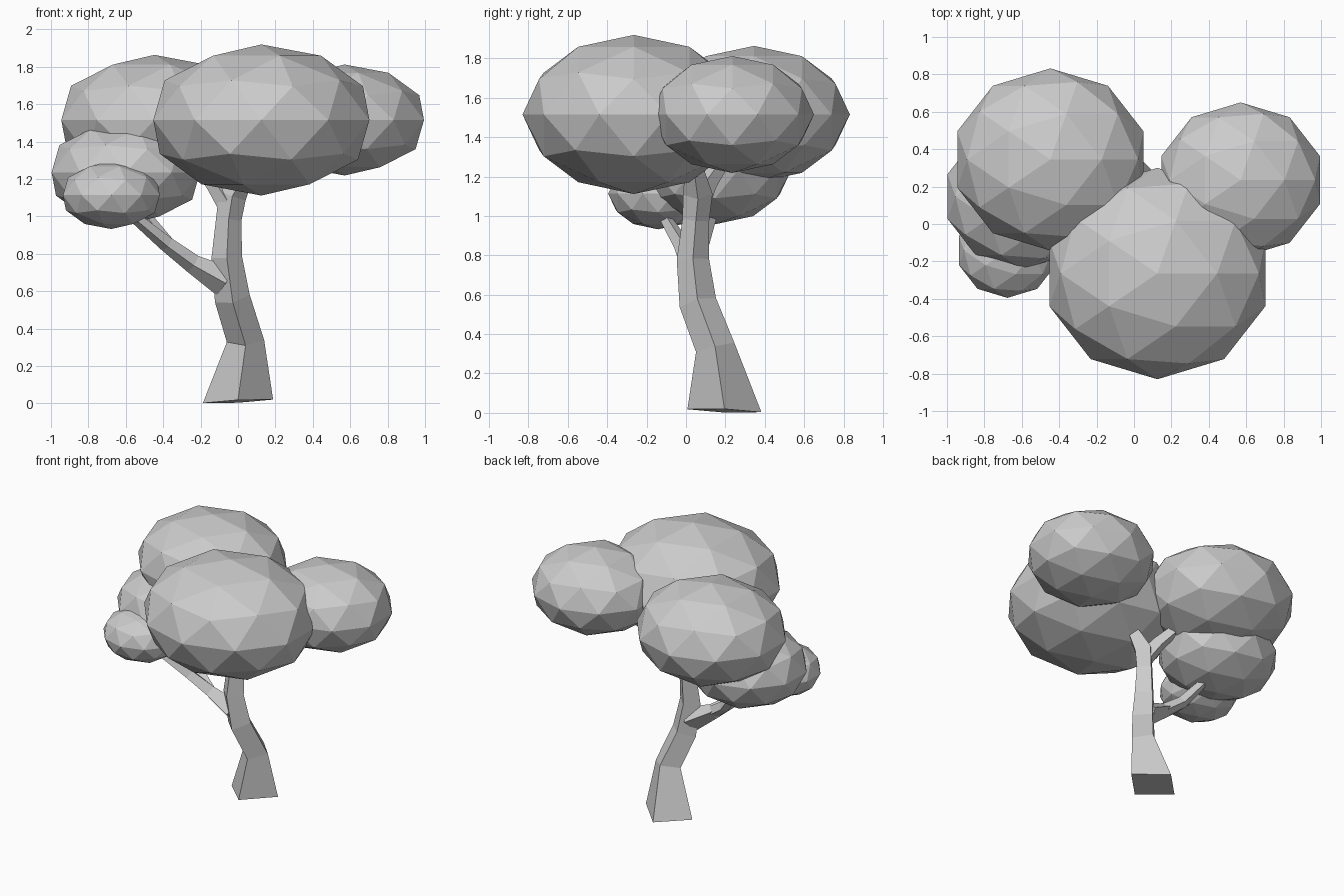
import bpy
import bmesh
from mathutils import Vector

cube = bpy.data.objects.get("Cube")
if cube:
    bpy.data.objects.remove(cube, do_unlink=True)

# One plain grey for the whole tree
grey = bpy.data.materials.new("plain_grey")
grey.use_nodes = True
GREY = (0.6, 0.6, 0.6, 1)
grey.diffuse_color = GREY
grey.node_tree.nodes["Principled BSDF"].inputs["Base Color"].default_value = GREY


def finish(name, bm):
    bmesh.ops.recalc_face_normals(bm, faces=bm.faces)
    mesh = bpy.data.meshes.new(name)
    bm.to_mesh(mesh)
    bm.free()
    mesh.materials.append(grey)
    obj = bpy.data.objects.new(name, mesh)
    bpy.context.collection.objects.link(obj)
    return obj


def limb(name, path, start_normal=None):
    """Four-sided tube through (x, y, z, radius) points, corners facing the axes."""
    bm = bmesh.new()
    centres = [Vector(p[:3]) for p in path]
    rings = []
    for i, p in enumerate(path):
        normal = centres[min(i + 1, len(path) - 1)] - centres[max(i - 1, 0)]
        if i == 0 and start_normal:
            normal = Vector(start_normal)
        turn = Vector((0, 0, 1)).rotation_difference(normal.normalized())
        corners = [Vector(c) * p[3] for c in ((0, -1, 0), (1, 0, 0), (0, 1, 0), (-1, 0, 0))]
        rings.append([bm.verts.new(centres[i] + turn @ c) for c in corners])
    for low, high in zip(rings, rings[1:]):
        for k in range(4):
            n = (k + 1) % 4
            bm.faces.new((low[k], low[n], high[n], high[k]))
    bm.faces.new(rings[0])
    bm.faces.new(rings[-1])
    return finish(name, bm)


def leaf_clump(name, centre, size):
    """Flattened faceted ball; size is its depth radius."""
    bm = bmesh.new()
    bmesh.ops.create_icosphere(bm, subdivisions=2, radius=size)
    bmesh.ops.scale(bm, vec=(1.075, 1, 0.715), verts=bm.verts)
    bmesh.ops.translate(bm, vec=centre, verts=bm.verts)
    return finish(name, bm)


# Trunk, flared at the foot and leaning forward
limb("trunk", [
    (0, 0.195, 0.011, 0.188),
    (0.04, 0.148, 0.333, 0.1),
    (-0.03, 0.06, 0.56, 0.095),
    (-0.06, 0.035, 0.78, 0.082),
    (-0.05, 0.05, 0.98, 0.068),
    (-0.03, 0.06, 1.11, 0.075),
    (0.05, 0.04, 1.25, 0.045),
], start_normal=(-0.05, 0.04, 1))

# Upper fork and the side branch with its two ends
limb("upper_fork", [(-0.05, 0.06, 1.06, 0.06), (-0.12, 0.11, 1.17, 0.05),
                    (-0.2, 0.18, 1.27, 0.04)])
limb("side_branch", [(-0.07, 0.045, 0.65, 0.085), (-0.24, 0.025, 0.745, 0.052),
                     (-0.38, -0.02, 0.85, 0.042), (-0.56, -0.11, 1.0, 0.03)])
limb("side_branch_fork", [(-0.25, 0.03, 0.75, 0.045), (-0.36, 0.07, 0.83, 0.04),
                          (-0.5, 0.13, 1.01, 0.03)])

# Leaf clumps
leaf_clump("front_leaves", (0.125, -0.265, 1.515), 0.565)
leaf_clump("back_leaves", (-0.447, 0.345, 1.515), 0.487)
leaf_clump("left_leaves", (0.57, 0.235, 1.515), 0.415)
leaf_clump("lower_leaves", (-0.6, 0.147, 1.235), 0.388)
leaf_clump("small_leaves", (-0.677, -0.142, 1.113), 0.253)
